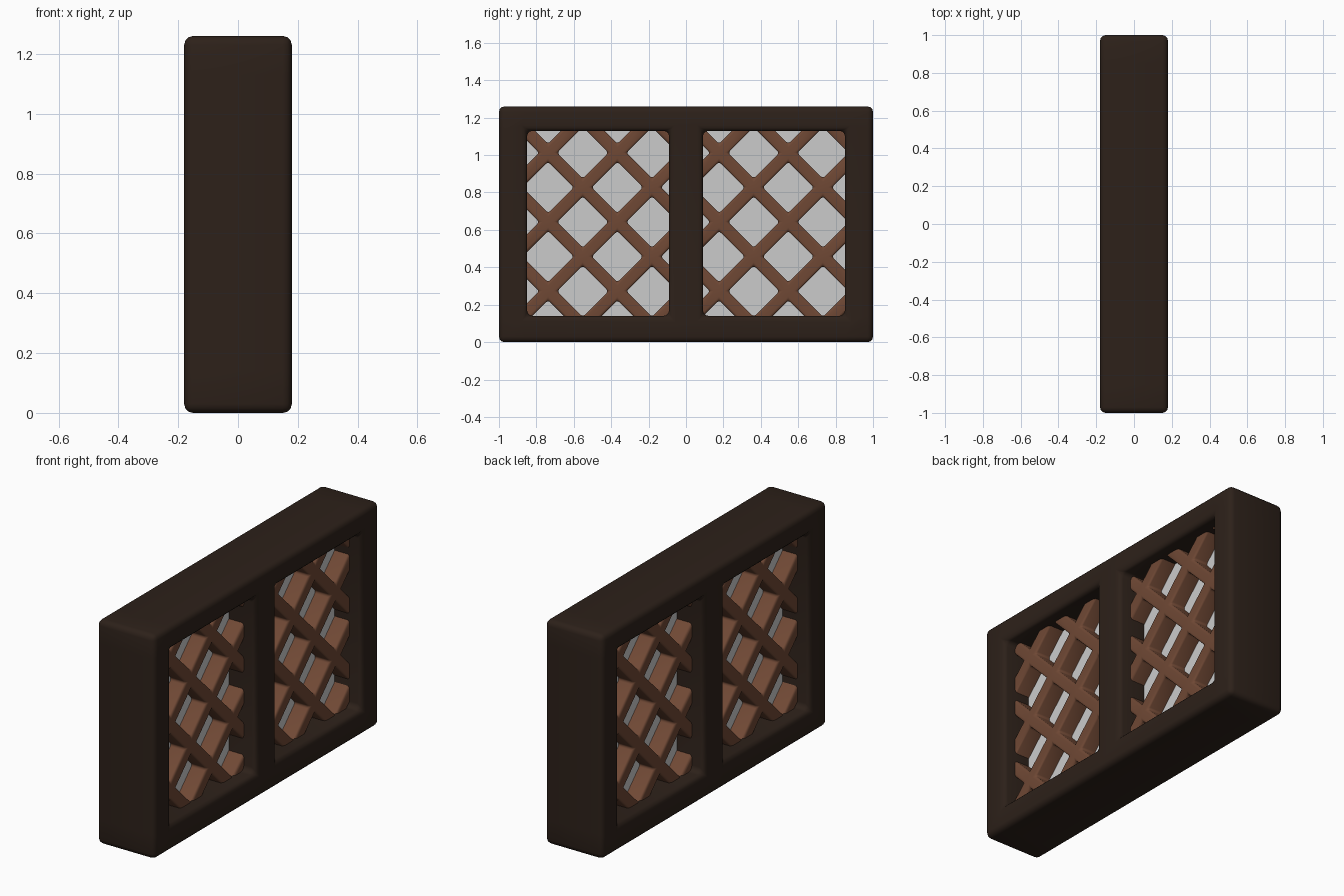
import bpy, bmesh, math
from mathutils import Vector, Matrix

if "Cube" in bpy.data.objects:
    bpy.data.objects.remove(bpy.data.objects["Cube"])


def material(name, rgb):
    m = bpy.data.materials.new(name)
    m.diffuse_color = (*rgb, 1)
    m.use_nodes = True
    m.node_tree.nodes["Principled BSDF"].inputs["Base Color"].default_value = m.diffuse_color
    return m


def finish(bm, name, mat=None):
    bmesh.ops.recalc_face_normals(bm, faces=bm.faces)
    me = bpy.data.meshes.new(name)
    bm.to_mesh(me)
    bm.free()
    ob = bpy.data.objects.new(name, me)
    bpy.context.collection.objects.link(ob)
    if mat:
        me.materials.append(mat)
    bpy.ops.object.select_all(action='DESELECT')
    ob.select_set(True)
    bpy.context.view_layer.objects.active = ob
    bpy.ops.object.shade_smooth_by_angle(angle=math.radians(40))
    return ob


def pierced_slab(ys, zs, is_hole, x0, x1, bevel, bevel_back=True):
    """Grid of cells in the yz plane with holes, thickened along x, edges rounded."""
    bm = bmesh.new()
    grid = [[bm.verts.new((x0, y, z)) for z in zs] for y in ys]
    for i in range(len(ys) - 1):
        for j in range(len(zs) - 1):
            if not is_hole(i, j):
                bm.faces.new((grid[i][j], grid[i + 1][j], grid[i + 1][j + 1], grid[i][j + 1]))
    ext = bmesh.ops.extrude_face_region(bm, geom=bm.faces[:], use_keep_orig=True)
    moved = [v for v in ext['geom'] if isinstance(v, bmesh.types.BMVert)]
    bmesh.ops.translate(bm, verts=moved, vec=(x1 - x0, 0, 0))
    bmesh.ops.recalc_face_normals(bm, faces=bm.faces)
    sharp = [e for e in bm.edges if e.is_manifold and e.calc_face_angle() > 0.5
             and (bevel_back or max(v.co.x for v in e.verts) > x0 + 1e-4)]
    bmesh.ops.bevel(bm, geom=sharp, offset=bevel, offset_type='OFFSET', segments=3,
                    profile=0.5, affect='EDGES', clamp_overlap=True)
    return bm


dark = material("dark_wood", (0.026, 0.015, 0.010))
brown = material("lattice_wood", (0.16, 0.065, 0.035))

# outer frame with two openings
finish(pierced_slab([-1, -.85, -.09, .09, .85, 1], [0, .14, 1.13, 1.26],
                    lambda i, j: j == 1 and i in (1, 3), -.18, .18, .03),
       "window_frame", dark)

# diagonal lattices: one per opening and side, the far side is turned half round
PITCH, HALF = 0.37 / math.sqrt(2), 0.034
lines = [k * PITCH + s * HALF for k in range(-5, 6) for s in (-1, 1)]
for side, angle in (("right", 0), ("left", math.pi)):
    for n, (cy, y0, y1) in enumerate(((-.552, -.88, -.06), (.362, .06, .88))):
        bm = pierced_slab(lines, lines, lambda i, j: i % 2 and j % 2, 0, .10, .014, False)
        bmesh.ops.transform(bm, verts=bm.verts, matrix=Matrix.Translation((0, cy, .827))
                            @ Matrix.Rotation(math.pi / 4, 4, 'X'))
        for co, no in (((0, y0, 0), (0, -1, 0)), ((0, y1, 0), (0, 1, 0)),
                       ((0, 0, .11), (0, 0, -1)), ((0, 0, 1.16), (0, 0, 1))):
            bmesh.ops.bisect_plane(bm, geom=bm.verts[:] + bm.edges[:] + bm.faces[:],
                                   plane_co=Vector(co), plane_no=Vector(no), clear_outer=True)
        bmesh.ops.rotate(bm, verts=bm.verts, matrix=Matrix.Rotation(angle, 3, 'Z'))
        finish(bm, f"lattice_{side}_{n + 1}", brown)

# glass panes
for n, y in enumerate((-.47, .47)):
    bm = bmesh.new()
    bmesh.ops.create_cube(bm, size=1, matrix=Matrix.Translation((0, y, .635))
                          @ Matrix.Diagonal((.012, .82, 1.05, 1)))
    finish(bm, f"glass_pane_{n + 1}")
